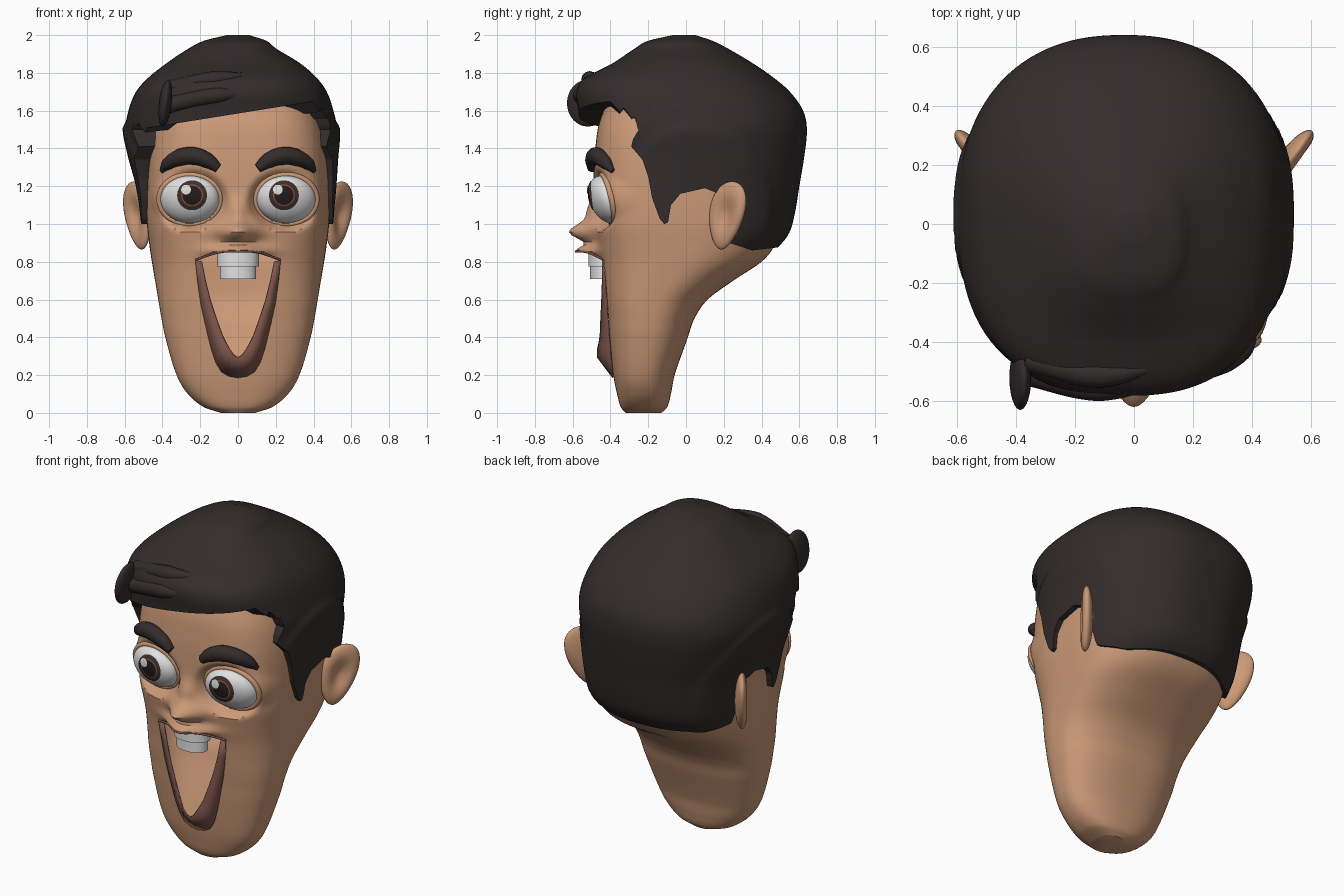
import bpy, bmesh, math
from math import exp, pi, cos, sin, sqrt
from mathutils import Vector

if "Cube" in bpy.data.objects:
    bpy.data.objects.remove(bpy.data.objects["Cube"])


def material(name, r, g, b):
    m = bpy.data.materials.new(name)
    m.use_nodes = True
    m.diffuse_color = (r, g, b, 1)
    m.node_tree.nodes["Principled BSDF"].inputs["Base Color"].default_value = (r, g, b, 1)
    return m


skin = material("skin", .6, .32, .185)
hair_mat = material("dark hair", .033, .025, .025)
lip_mat = material("lip brown", .21, .095, .073)
white = material("eye white", .75, .75, .75)
iris_mat = material("iris brown", .05, .03, .025)
ring_mat = material("iris ring", .3, .1, .05)
pupil_mat = material("pupil", .018, .012, .012)


def smooth(ob, angle=40):
    bpy.ops.object.select_all(action='DESELECT')
    ob.select_set(True)
    bpy.context.view_layer.objects.active = ob
    bpy.ops.object.shade_smooth_by_angle(angle=math.radians(angle))


def make(name, bm, *mats, angle=40):
    me = bpy.data.meshes.new(name)
    bm.to_mesh(me)
    bm.free()
    ob = bpy.data.objects.new(name, me)
    bpy.context.collection.objects.link(ob)
    for m in mats:
        me.materials.append(m)
    smooth(ob, angle)
    return ob


def row(table, z):
    """Smoothly interpolated table row at height z."""
    n = len(table)
    i = max(k for k in range(n - 1) if k == 0 or table[k][0] <= z)
    p, q = table[i], table[i + 1]
    o, r = table[max(i - 1, 0)], table[min(i + 2, n - 1)]
    h = q[0] - p[0]
    t = (z - p[0]) / h
    out = []
    for c in range(1, len(p)):
        m0 = (q[c] - o[c]) / (q[0] - o[0]) * h
        m1 = (r[c] - p[c]) / (r[0] - p[0]) * h
        out.append((2*t**3 - 3*t*t + 1) * p[c] + (t**3 - 2*t*t + t) * m0
                   + (3*t*t - 2*t**3) * q[c] + (t**3 - t*t) * m1)
    return out


def loft(table, front_n, back_n, rings, segs, shape):
    """Closed stack of superellipse rings; shape adjusts each point."""
    bm = bmesh.new()
    z0, z1 = table[0][0], table[-1][0]
    prev = None
    for k in range(rings + 1):
        z = z0 + (z1 - z0) * (1 - cos(pi * k / rings)) / 2
        xl, xr, yf, yb = row(table, z)
        cur = []
        for s in range(segs):
            c, d = cos(2 * pi * s / segs), sin(2 * pi * s / segs)
            n = front_n(z) if d < 0 else back_n
            r = (abs(c) ** n + abs(d) ** n) ** (-1 / n)
            x = (xl + xr) / 2 + (xr - xl) / 2 * c * r
            y = (yf + yb) / 2 + (yb - yf) / 2 * d * r
            cur.append(bm.verts.new(shape(x, y, z, d)))
        if prev:
            for s in range(segs):
                t = (s + 1) % segs
                bm.faces.new((prev[s], prev[t], cur[t], cur[s]))
        else:
            bm.faces.new(cur[::-1])
        prev = cur
    bm.faces.new(prev)
    bmesh.ops.recalc_face_normals(bm, faces=bm.faces)
    return bm


def tube(name, pts, radii, depth, mat, cyclic=False):
    cu = bpy.data.curves.new(name, 'CURVE')
    cu.dimensions = '3D'
    cu.bevel_depth, cu.bevel_resolution = depth, 4
    cu.use_fill_caps = True
    sp = cu.splines.new('BEZIER')
    sp.bezier_points.add(len(pts) - 1)
    sp.use_cyclic_u = cyclic
    for b, p, r in zip(sp.bezier_points, pts, radii):
        b.co, b.radius = p, r
        b.handle_left_type = b.handle_right_type = 'AUTO'
    ob = bpy.data.objects.new(name, cu)
    bpy.context.collection.objects.link(ob)
    cu.materials.append(mat)
    bpy.ops.object.select_all(action='DESELECT')
    ob.select_set(True)
    bpy.context.view_layer.objects.active = ob
    bpy.ops.object.convert(target='MESH')
    smooth(bpy.context.object, 50)


# Head: lofted skull and jaw with nose, upper lip and eye sockets
EX, EZ, EW, EH = .255, 1.13, .155, .125
half = [(0, .09, -.32, -.13), (.03, .18, -.345, -.1), (.1, .265, -.365, -.08),
        (.2, .325, -.385, -.06), (.4, .385, -.41, .01), (.5, .405, -.42, .045), (.6, .422, -.43, .115),
        (.7, .439, -.44, .25), (.8, .456, -.452, .4), (.88, .468, -.464, .465),
        (1, .482, -.48, .5), (1.2, .485, -.49, .53), (1.4, .475, -.48, .53),
        (1.55, .44, -.455, .49), (1.7, .37, -.38, .4), (1.82, .24, -.25, .25),
        (1.88, .08, -.1, .1)]
head_rows = [(z, -w, w, f, b) for z, w, f, b in half]


def face_n(z):
    return 2.6 + .7 * min(1, max(0, (z - .5) / .5))


def bump(x, z):
    g = lambda a, zc, sx, sz: a * exp(-(x / sx) ** 2 - ((z - zc) / sz) ** 2)
    return -g(.14, .955, .095, .055) - g(.12, .855, .13, .034) - g(.04, 1.06, .055, .07)


def front_y(x, z):
    _, w, f, b = row(head_rows, z)
    t = max(0, 1 - abs(x / w) ** face_n(z)) ** (1 / face_n(z))
    return (f + b) / 2 - (b - f) / 2 * t + bump(x, z)


def eye_y(dx, dz):
    r2 = (dx / EW) ** 2 + (dz / EH) ** 2
    return -.425 - .085 * sqrt(max(0, 1 - r2)) - .22 * dz + .13 * dx


def head_shape(x, y, z, d):
    if d < 0:
        y += bump(x, z)
        # Skin around each eye eases into the socket rim
        dx, dz = abs(x) - EX, z - EZ
        r = sqrt((dx / EW) ** 2 + (dz / EH) ** 2)
        t = min(1, max(0, (1.4 - r) / .4))
        t *= t * (3 - 2 * t)
        y += t * (eye_y(dx, dz) + .015 - y)
    return x, y, z


bm = loft(head_rows, face_n, 2.4, 170, 200, head_shape)
# Open mouth cut through the front of the face
outer = [(.225, .81), (.213, .7), (.195, .58), (.168, .46), (.138, .34), (.115, .27), (.085, .22),
         (.045, .197), (0, .19)]
inner = [(.19, .8), (.17, .7), (.142, .59), (.112, .5), (.08, .41), (.06, .37), (.04, .335),
         (.02, .307), (0, .296)]
mouth = [(0, .855), (.1, .85)] + outer
mouth += [(-x, z) for x, z in mouth[-2:0:-1]]
mid = Vector((0, 0, .6))
planes = []
for (x, z), (u, v) in zip(mouth, mouth[1:] + mouth[:1]):
    p, n = Vector((x, 0, z)), Vector((z - v, 0, u - x)).normalized()
    planes.append((p, n if (mid - p).dot(n) < 0 else -n))
for p, n in planes:
    fs = [f for f in bm.faces if f.calc_center_median().y < -.3
          and f.calc_center_median().z < .9 and abs(f.calc_center_median().x) < .26]
    geom = fs + list({e for f in fs for e in f.edges}) + list({v for f in fs for v in f.verts})
    bmesh.ops.bisect_plane(bm, geom=geom, plane_co=p, plane_no=n, dist=1e-5)
hole = [f for f in bm.faces if f.calc_center_median().y < -.3
        and all((f.calc_center_median() - p).dot(n) < 0 for p, n in planes)]
bmesh.ops.delete(bm, geom=hole, context='FACES')
make("head", bm, skin)

# Lower lip: V-shaped band standing forward of the face
bm = bmesh.new()
side = []
for i, ((x, z), (u, v)) in enumerate(zip(outer, inner)):
    y = front_y(x, z)
    side.append(((x, y, z), (u, y - .08 * min(1, i / 6), v)))
full = side + [tuple((-x, y, z) for x, y, z in pair) for pair in side[-2::-1]]
pairs = [[bm.verts.new(p) for p in pair] for pair in full]
for a, b in zip(pairs, pairs[1:]):
    bm.faces.new((a[0], b[0], b[1], a[1]))
lip = make("lower_lip", bm, lip_mat, angle=60)
lip.modifiers.new("thickness", 'SOLIDIFY').thickness = .008
tube("upper_lip", [(x, front_y(x, z) + .002, z) for x, z in
     [(-.225, .81), (-.1, .85), (0, .855), (.1, .85), (.225, .81)]], [1] * 5, .006, lip_mat)

# Teeth: two stacked rounded blocks
for name, r, z0, z1 in (("upper_teeth", .11, .775, .87), ("lower_teeth", .096, .71, .78)):
    bm = bmesh.new()
    bmesh.ops.create_cone(bm, cap_ends=True, segments=40, radius1=r, radius2=r, depth=z1 - z0)
    for v in bm.verts:
        v.co = (v.co.x, v.co.y * .7 - .44, v.co.z + (z0 + z1) / 2)
    make(name, bm, white)


def dome(name, s, cx, cz, rx, rz, lift, rings, mats, skirt=0):
    """Concentric disc following the eye surface; rings = (radius, material index)."""
    bm = bmesh.new()
    prev, seg = None, 40
    centre = bm.verts.new((s * (EX + cx), eye_y(cx, cz) - lift, EZ + cz))
    for r, mi in rings:
        cur = []
        for k in range(seg):
            dx, dz = cx + rx * r * cos(2 * pi * k / seg), cz + rz * r * sin(2 * pi * k / seg)
            back = skirt if r == 1 else 0
            cur.append(bm.verts.new((s * (EX + dx), eye_y(dx, dz) - lift + back, EZ + dz)))
        for k in range(seg):
            t = (k + 1) % seg
            f = bm.faces.new((prev[k], prev[t], cur[t], cur[k]) if prev else (centre, cur[t], cur[k]))
            f.material_index = mi
        prev = cur
    bmesh.ops.recalc_face_normals(bm, faces=bm.faces)
    if sum(f.normal.y for f in bm.faces) > 0:
        bmesh.ops.reverse_faces(bm, faces=bm.faces)
    make(name, bm, *mats, angle=60)


for s, tag in ((1, "left_"), (-1, "right_")):
    # Eye, iris, highlight and eyelid rim
    dome(tag + "eye", s, 0, 0, EW, EH, 0, [(sin(pi / 2 * k / 12) * .999, 0) for k in range(1, 13)]
         + [(1, 0)], [white], skirt=.04)
    dome(tag + "iris", s, -.012, .022, .08, .08, .004,
         [(.2, 0), (.4, 0), (.64, 0), (.72, 1), (.86, 2), (.99, 2)], [pupil_mat, ring_mat, iris_mat])
    dome(tag + "eye_highlight", s, -.012 - s * .032, .052, .026, .026, .008,
         [(.5, 0), (.99, 0)], [white])
    rim = []
    for k in range(20):
        dx, dz = EW * 1.04 * cos(pi * k / 10), EH * 1.04 * sin(pi * k / 10)
        rim.append((s * (EX + dx), eye_y(dx, dz) + .012, EZ + dz))
    tube(tag + "eyelid", rim, [1] * 20, .016, skin, True)

    # Eyebrow
    tube(tag + "eyebrow", [(s * x, front_y(x, z) - .012, z) for x, z in
         [(.105, 1.295), (.16, 1.335), (.235, 1.36), (.31, 1.352), (.37, 1.32), (.405, 1.28)]],
         [.6, 1, 1.15, 1.1, .85, .3], .041, hair_mat)

    # Ear: flattened ball, hollowed on the outer side
    bm = bmesh.new()
    bmesh.ops.create_uvsphere(bm, u_segments=32, v_segments=24, radius=1)
    for v in bm.verts:
        p = v.co.copy()
        u = p.x * .11 * (1 + .25 * p.z) + .035 * p.z
        t = p.y * .042
        if p.y > 0:
            t -= .045 * exp(-(p.x ** 2 + p.z ** 2) / .25)
        v.co = (s * (.53 + .58 * u + .81 * t), .215 + .81 * u - .58 * t, 1.045 + .18 * p.z)
    bmesh.ops.recalc_face_normals(bm, faces=bm.faces)
    make(tag + "ear", bm, skin)

# Hair: lofted cap trimmed along the hairline
hair_rows = [(.8, -.47, .47, -.53, .4), (.88, -.485, .48, -.53, .49), (.95, -.495, .488, -.53, .545),
             (1.05, -.505, .495, -.53, .575),
             (1.2, -.525, .505, -.53, .6), (1.35, -.565, .515, -.54, .625), (1.5, -.595, .525, -.56, .64),
             (1.6, -.58, .505, -.57, .62), (1.7, -.54, .47, -.58, .55), (1.77, -.48, .42, -.54, .47),
             (1.85, -.38, .33, -.39, .355), (1.93, -.26, .2, -.27, .22), (1.97, -.18, .15, -.2, .14),
             (2, -.06, .06, -.07, .05)]


def hair_shape(x, y, z, d):
    # Raised panel above the ears
    inside = 1 - ((y - .05) / .42) ** 2 - ((z - 1.1) / .44) ** 2
    if abs(x) > .3 and inside > 0:
        x += math.copysign(.016 * min(1, inside * 8), x)
    return x, y, z


hair = make("hair", loft(hair_rows, lambda z: 2.6, 2.3, 90, 120, hair_shape), hair_mat)
line = [(-1, 1.585), (-.4, 1.585), (-.33, 1.58), (-.27, 1.55), (-.25, 1.5), (-.28, 1.45), (-.29, 1.41),
        (-.23, 1.34), (-.2, 1.25), (-.18, 1.14), (-.14, 1.03), (-.115, 1), (-.095, 1.01), (-.08, 1.1),
        (-.03, 1.16), (.1, 1.19), (.2, 1.15), (.23, .9), (.35, .86), (.52, .88), (1, .9), (1, .5), (-1, .5)]
slant = [.16, .16, .08, .03] + [0] * (len(line) - 4)
bm = bmesh.new()
ends = [[bm.verts.new((x, y, z + k * x)) for (y, z), k in zip(line, slant)] for x in (-1, 1)]
for e in ends:
    bm.faces.new(e)
for i in range(len(line)):
    j = (i + 1) % len(line)
    bm.faces.new((ends[0][i], ends[0][j], ends[1][j], ends[1][i]))
bmesh.ops.recalc_face_normals(bm, faces=bm.faces)
bmesh.ops.triangulate(bm, faces=bm.faces)
cutter = make("hairline_cutter", bm, hair_mat)
cutter.hide_render = True
cut = hair.modifiers.new("hairline", 'BOOLEAN')
cut.object, cut.operation, cut.solver = cutter, 'DIFFERENCE', 'EXACT'
bpy.context.view_layer.objects.active = hair
bpy.ops.object.modifier_apply(modifier=cut.name)
bpy.data.objects.remove(cutter)
smooth(hair, 35)

# Fringe: side flap and swept locks
bm = bmesh.new()
bmesh.ops.create_uvsphere(bm, u_segments=24, v_segments=16, radius=1)
flap = make("fringe_flap", bm, hair_mat)
flap.location, flap.scale, flap.rotation_euler = (-.385, -.52, 1.64), (.034, .11, .125), (0, .12, 0)
tube("front_lock", [(-.37, -.5, 1.63), (-.12, -.555, 1.68), (.1, -.54, 1.69)], [1, 1, .3], .045, hair_mat)
tube("upper_lock", [(-.36, -.46, 1.72), (-.12, -.51, 1.765), (.1, -.48, 1.78)], [.9, 1, .3], .045, hair_mat)
